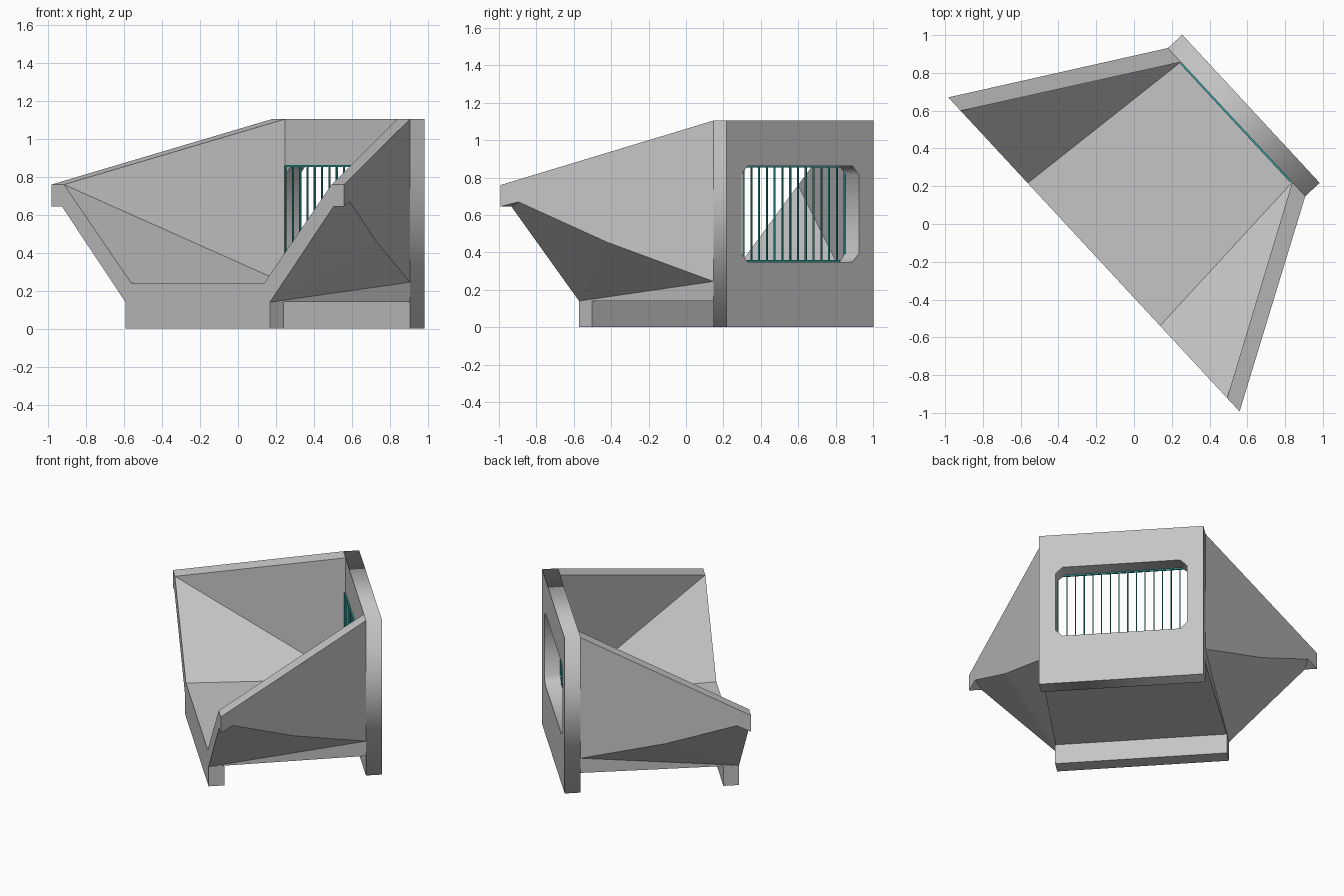
import bpy, bmesh, math
from mathutils import Matrix, Vector

cube = bpy.data.objects.get("Cube")
if cube:
    bpy.data.objects.remove(cube)

# The whole hopper is turned about the vertical axis
PLACE = Matrix.Translation((-0.018, 0.019, 0)) @ Matrix.Rotation(math.radians(-47.15), 4, 'Z')
FRONT, INNER, BACK = -0.265, 0.765, 0.869
TOP, FLOOR, UNDER = 1.105, 0.24, 0.14
HALF, INNER_HALF = 0.535, 0.434


def material(name, rgb):
    m = bpy.data.materials.new(name)
    m.use_nodes = True
    m.diffuse_color = (*rgb, 1)
    m.node_tree.nodes["Principled BSDF"].inputs["Base Color"].default_value = (*rgb, 1)
    return m


GREY = material("light grey", (0.56, 0.56, 0.56))
TEAL = material("teal", (0.03, 0.34, 0.32))


def add_object(name, bm, mat):
    me = bpy.data.meshes.new(name)
    bm.to_mesh(me)
    bm.free()
    me.materials.append(mat)
    ob = bpy.data.objects.new(name, me)
    bpy.context.collection.objects.link(ob)
    ob.matrix_world = PLACE
    return ob


def add_box(bm, lo, hi):
    lo, hi = Vector(lo), Vector(hi)
    size = Matrix.Diagonal((*(hi - lo), 1))
    bmesh.ops.create_cube(bm, size=1, matrix=Matrix.Translation((lo + hi) / 2) @ size)


# Trough: one half with flared wing, mirrored
tip = Vector((1.134, FRONT, 0.76))
back_corner = Vector((HALF, INNER, TOP))


def on_wing(t, z):
    p = tip.lerp(back_corner, t)
    return (p.x, p.y, z)


points = {
    "floor_mid": (0, FRONT, FLOOR), "floor_mid_back": (0, INNER, FLOOR),
    "floor": (0.515, FRONT, FLOOR), "floor_back": (INNER_HALF, INNER, FLOOR),
    "rim_in": (1.037, FRONT, 0.76), "rim_in_back": (INNER_HALF, INNER, TOP),
    "rim_out": tip, "rim_out_back": back_corner,
    "tip_low": (1.134, FRONT, 0.645), "lip": (1.053, FRONT, 0.645),
    "skirt_a": on_wing(0.085, 0.67), "skirt_b": on_wing(0.5, 0.455),
    "skirt_back": on_wing(1, 0.245),
    "under": (0.56, FRONT, UNDER), "under_back": (HALF, INNER, UNDER),
    "under_mid": (0, FRONT, UNDER), "under_mid_back": (0, INNER, UNDER),
}
faces = [
    "floor_mid floor floor_back floor_mid_back",
    "floor rim_in floor_back",
    "rim_in rim_in_back floor_back",
    "rim_in rim_out rim_out_back rim_in_back",
    "rim_out tip_low skirt_a skirt_b skirt_back rim_out_back",
    "tip_low lip skirt_a",
    "lip under skirt_b skirt_a",
    "under skirt_back skirt_b",
    "under under_back skirt_back",
    "under under_mid under_mid_back under_back",
    "under_mid under lip tip_low rim_out rim_in floor floor_mid",
]
bm = bmesh.new()
vert = {k: bm.verts.new(p) for k, p in points.items()}
for f in faces:
    bm.faces.new([vert[k] for k in f.split()])
bmesh.ops.recalc_face_normals(bm, faces=bm.faces)
trough = add_object("trough", bm, GREY)
mirror = trough.modifiers.new("mirror", 'MIRROR')
mirror.use_clip = True

# Front foot: bar below the front edge
bm = bmesh.new()
add_box(bm, (-0.56, FRONT, 0), (0.56, FRONT + 0.102, UNDER))
add_object("front_foot", bm, GREY)

# Back wall with a chamfered window
W, Z0, Z1, C = 0.428, 0.35, 0.862, 0.045
outline = [(-HALF, 0), (HALF, 0), (HALF, TOP), (-HALF, TOP)]
window = [(-W + C, Z0), (W - C, Z0), (W, Z0 + C), (W, Z1 - C),
          (W - C, Z1), (-W + C, Z1), (-W, Z1 - C), (-W, Z0 + C)]
curve = bpy.data.curves.new("back_wall", 'CURVE')
curve.dimensions = '2D'
curve.fill_mode = 'BOTH'
curve.extrude = (BACK - INNER) / 2
for loop in (outline, window):
    spline = curve.splines.new('POLY')
    spline.points.add(len(loop) - 1)
    spline.use_cyclic_u = True
    for p, (x, z) in zip(spline.points, loop):
        p.co = (x, z, 0, 1)
curve.materials.append(GREY)
wall = bpy.data.objects.new("back_wall", curve)
bpy.context.collection.objects.link(wall)
wall.matrix_world = PLACE @ Matrix.Translation((0, (INNER + BACK) / 2, 0)) @ Matrix.Rotation(math.pi / 2, 4, 'X')
bpy.ops.object.select_all(action='DESELECT')
wall.select_set(True)
bpy.context.view_layer.objects.active = wall
bpy.ops.object.convert(target='MESH')

# Window grille: thin frame and upright bars
bm = bmesh.new()
y0, y1, t = INNER - 0.009, INNER + 0.001, 0.009
for z in (Z0, Z1 - t):
    add_box(bm, (-W, y0, z), (W, y1, z + t))
BARS = 16
for i in range(BARS):
    x = -W + (2 * W - 0.006) * i / (BARS - 1)
    add_box(bm, (x, y0, Z0), (x + 0.006, y1, Z1))
add_object("window_grille", bm, TEAL)
